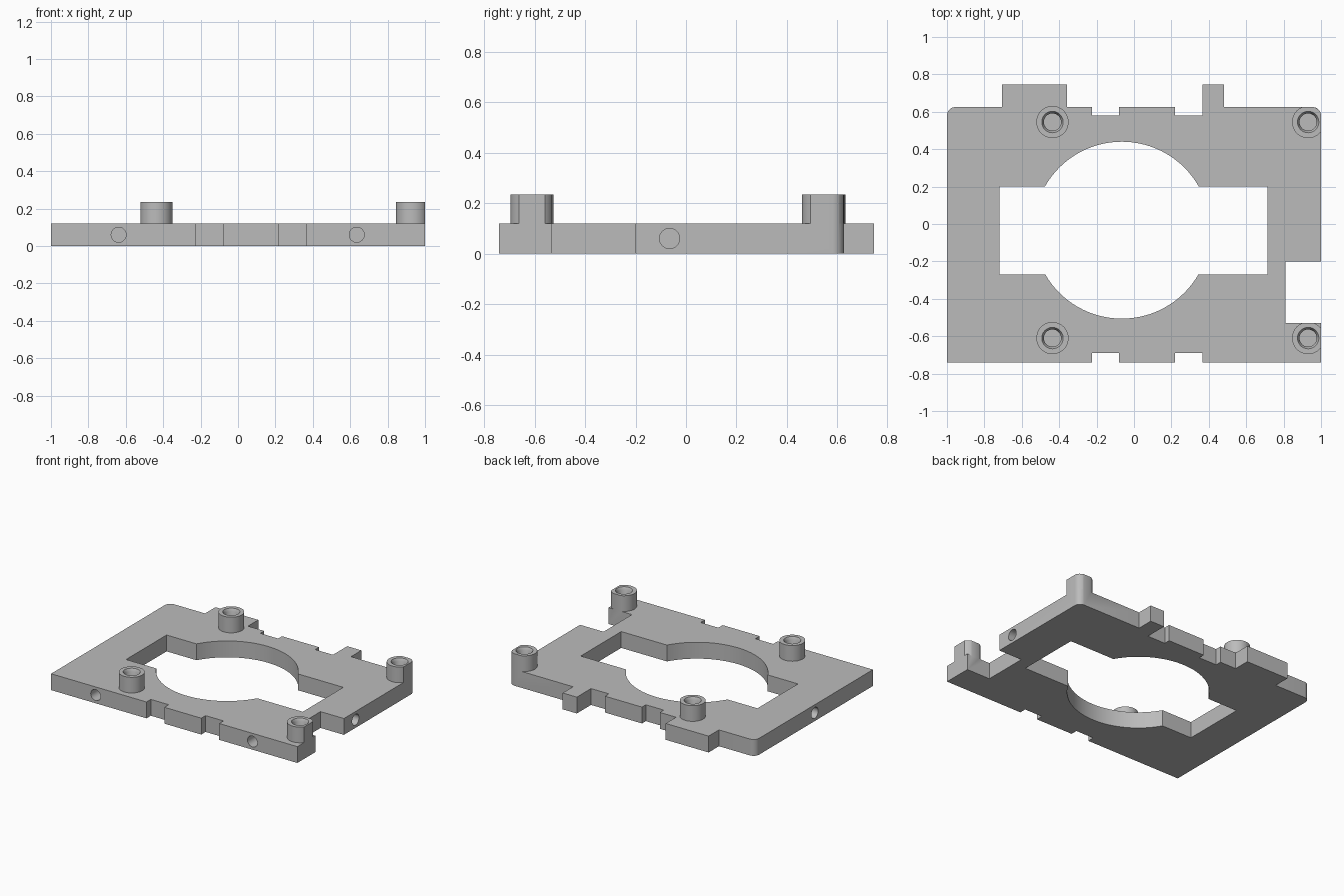
import bpy, bmesh, math
from mathutils import Matrix, Vector

cube = bpy.data.objects.get("Cube")
if cube:
    bpy.data.objects.remove(cube, do_unlink=True)

PLATE, TOP = 0.12, 0.235
LEFT, RIGHT, BACK, FRONT = -1.0, 1.0, 0.625, -0.74

metal = bpy.data.materials.new("light_grey")
metal.use_nodes = True
GREY = (0.5, 0.5, 0.5, 1)
metal.diffuse_color = GREY
metal.node_tree.nodes["Principled BSDF"].inputs["Base Color"].default_value = GREY


def make(name, bm):
    bmesh.ops.recalc_face_normals(bm, faces=bm.faces)
    mesh = bpy.data.meshes.new(name)
    bm.to_mesh(mesh)
    bm.free()
    mesh.materials.append(metal)
    obj = bpy.data.objects.new(name, mesh)
    bpy.context.collection.objects.link(obj)
    return obj


def prism(name, points, z0, z1):
    bm = bmesh.new()
    face = bm.faces.new([bm.verts.new((x, y, z0)) for x, y in points])
    ext = bmesh.ops.extrude_face_region(bm, geom=[face])
    verts = [v for v in ext["geom"] if isinstance(v, bmesh.types.BMVert)]
    bmesh.ops.translate(bm, verts=verts, vec=(0, 0, z1 - z0))
    return make(name, bm)


def box(name, x0, x1, y0, y1, z0, z1):
    return prism(name, [(x0, y0), (x1, y0), (x1, y1), (x0, y1)], z0, z1)


def cylinder(name, start, end, r1, r2=None, sides=48):
    a, b = Vector(start), Vector(end)
    axis = b - a
    bm = bmesh.new()
    turn = axis.to_track_quat("Z", "Y").to_matrix().to_4x4()
    bmesh.ops.create_cone(bm, cap_ends=True, segments=sides, radius1=r1,
                          radius2=r2 or r1, depth=axis.length,
                          matrix=Matrix.Translation((a + b) / 2) @ turn)
    return make(name, bm)


def subtract(target, cutter):
    mod = target.modifiers.new("cut", "BOOLEAN")
    mod.operation, mod.solver, mod.object = "DIFFERENCE", "EXACT", cutter
    bpy.context.view_layer.update()
    graph = bpy.context.evaluated_depsgraph_get()
    mesh = bpy.data.meshes.new_from_object(target.evaluated_get(graph))
    target.modifiers.clear()
    target.data = mesh
    bpy.data.objects.remove(cutter, do_unlink=True)


def corner(cx, cy, radius, start):
    angles = [math.radians(start + 90 * i / 8) for i in range(9)]
    return [(cx + radius * math.cos(a), cy + radius * math.sin(a)) for a in angles]


# Plate outline with rounded back corners and two locating tabs
R = 0.045
TAB = 0.745
outline = [(LEFT, FRONT), (RIGHT, FRONT)]
outline += corner(RIGHT - R, BACK - R, R, 0)
for x0, x1 in ((0.365, 0.48), (-0.705, -0.357)):
    outline += [(x1, BACK), (x1, TAB), (x0, TAB), (x0, BACK)]
outline += corner(LEFT + R, BACK - R, R, 90)
frame = prism("mounting_frame", outline, 0, TOP)

# Edge notches, front and back
for x0, x1 in ((-0.225, -0.08), (0.22, 0.365)):
    subtract(frame, box("notch", x0, x1, 0.58, 0.7, -0.1, 0.5))
    subtract(frame, box("notch", x0, x1, -0.8, -0.69, -0.1, 0.5))
subtract(frame, box("side_notch", 0.81, 1.1, -0.53, -0.2, -0.1, 0.5))

# Central window: rectangle plus round opening
subtract(frame, box("window", -0.72, 0.715, -0.27, 0.2, -0.1, 0.5))
subtract(frame, cylinder("opening", (-0.065, -0.033, -0.1), (-0.065, -0.033, 0.5),
                         0.473, sides=96))

# Lower the top surface everywhere except at the four bosses
bosses = [(x, y) for x in (-0.436, 0.931) for y in (-0.61, 0.545)]
slab = box("slab", -1.2, 1.2, -1, 1, PLATE, 0.4)
for x, y in bosses:
    subtract(slab, cylinder("boss", (x, y, 0), (x, y, 0.6), 0.086))
subtract(frame, slab)

# Chamfered blind holes in the bosses
for x, y in bosses:
    subtract(frame, cylinder("bore", (x, y, 0.06), (x, y, 0.3), 0.046))
    subtract(frame, cylinder("chamfer", (x, y, 0.215), (x, y, 0.24), 0.046, 0.06))

# Blind holes in the front and both sides
MID, DEPTH = PLATE / 2, 0.15
holes = [((x, FRONT), (0, 1)) for x in (-0.638, 0.635)]
holes += [((RIGHT, -0.065), (-1, 0)), ((LEFT, -0.065), (1, 0))]
for (x, y), (dx, dy) in holes:
    subtract(frame, cylinder("side_hole", (x - dx * 0.05, y - dy * 0.05, MID),
                             (x + dx * DEPTH, y + dy * DEPTH, MID), 0.04, sides=32))

bpy.ops.object.select_all(action="DESELECT")
frame.select_set(True)
bpy.context.view_layer.objects.active = frame
bpy.ops.object.shade_smooth_by_angle(angle=math.radians(30))
